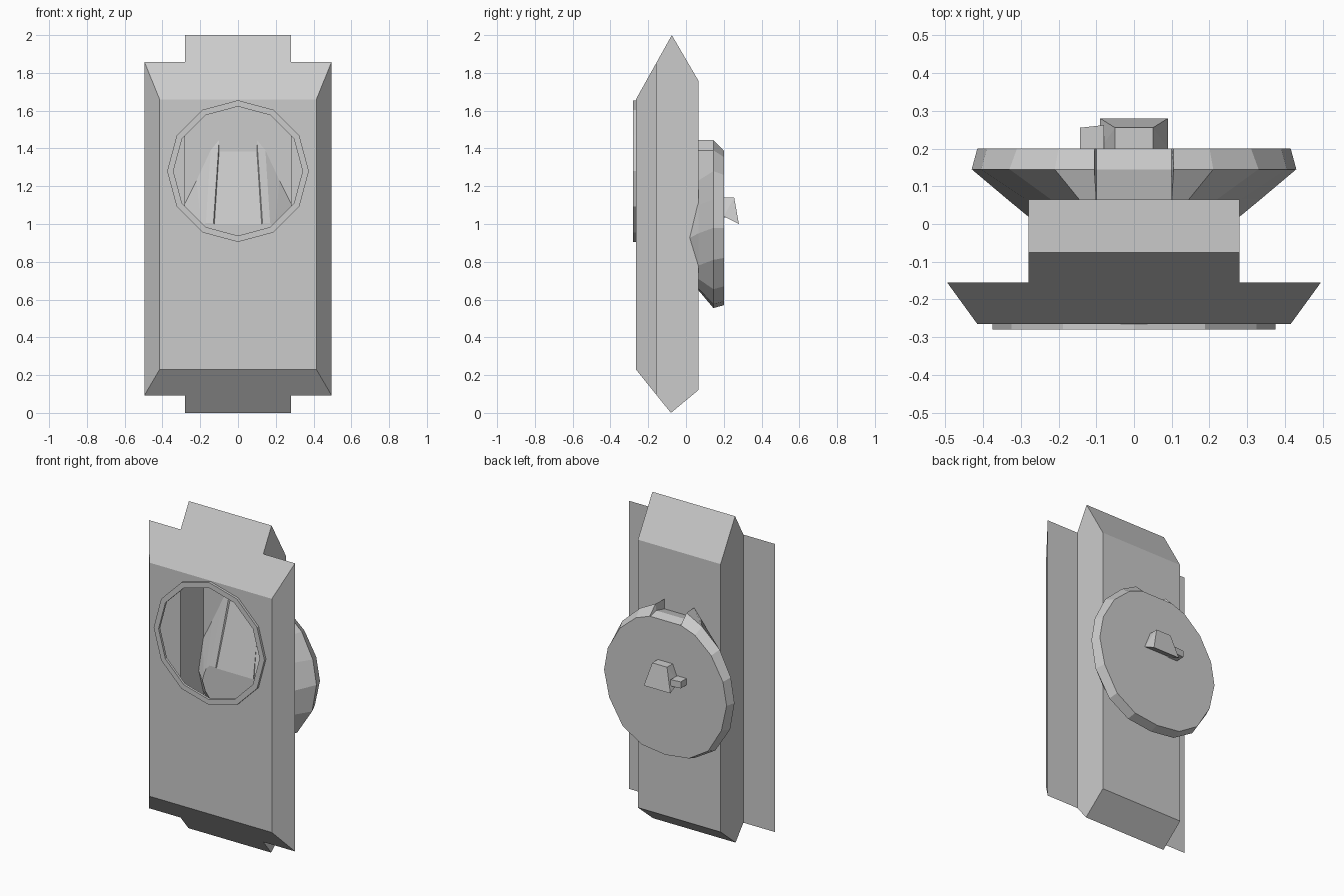
import bpy, bmesh, math
from mathutils import Vector

if "Cube" in bpy.data.objects:
    bpy.data.objects.remove(bpy.data.objects["Cube"])


def finish(bm, name):
    bmesh.ops.recalc_face_normals(bm, faces=bm.faces)
    me = bpy.data.meshes.new(name)
    bm.to_mesh(me)
    bm.free()
    ob = bpy.data.objects.new(name, me)
    bpy.context.collection.objects.link(ob)
    return ob


def circle(bm, r, y, n=12, z=1.28):
    return [bm.verts.new((r * math.sin(i * math.tau / n), y, z + r * math.cos(i * math.tau / n)))
            for i in range(n)]


def loop_edges(bm, vs):
    return [bm.edges.new((vs[i], vs[(i + 1) % len(vs)])) for i in range(len(vs))]


def skin(bm, a, b):
    for i in range(len(a)):
        j = (i + 1) % len(a)
        bm.faces.new((a[i], a[j], b[j], b[i]))


# Hollow housing: flanged plan extruded upward, ends cut to ridges
FRONT, BACK, HOLE = -0.265, 0.065, 0.342
half = [(0.415, FRONT), (0.495, -0.155), (0.28, -0.155), (0.28, BACK)]
plan = half + [(-x, y) for x, y in reversed(half)]
bm = bmesh.new()
lo = [bm.verts.new((x, y, -0.5)) for x, y in plan]
hi = [bm.verts.new((x, y, 2.5)) for x, y in plan]
skin(bm, lo, hi)
bm.faces.new(lo)
bm.faces.new(hi)
cuts = [((FRONT, 1.66), (-0.075, 2.0), 1), ((-0.075, 2.0), (BACK, 1.76), 1),
        ((FRONT, 0.23), (-0.08, 0.0), -1), ((-0.08, 0.0), (BACK, 0.12), -1)]
for (y0, z0), (y1, z1), s in cuts:
    res = bmesh.ops.bisect_plane(bm, geom=bm.verts[:] + bm.edges[:] + bm.faces[:], dist=1e-5,
                                 plane_co=(0, y0, z0),
                                 plane_no=Vector((0, z0 - z1, y1 - y0)) * s, clear_outer=True)
    rim = [e for e in bm.edges if e.is_boundary]
    bmesh.ops.edgeloop_fill(bm, edges=rim)
# Round opening in the front face
front = [f for f in bm.faces if all(abs(v.co.y - FRONT) < 1e-4 for v in f.verts)]
outline = [e for f in front for e in f.edges]
bmesh.ops.delete(bm, geom=front, context='FACES_ONLY')
opening = loop_edges(bm, circle(bm, HOLE, FRONT))
bmesh.ops.triangle_fill(bm, edges=outline + opening, use_beauty=True, normal=(0, -1, 0))
finish(bm, "housing")

# Raised ring around the opening
bm = bmesh.new()
rings = [circle(bm, r, y) for r, y in
         [(0.375, FRONT), (0.375, -0.28), (HOLE, -0.28), (HOLE, FRONT)]]
for i in range(4):
    skin(bm, rings[i], rings[(i + 1) % 4])
finish(bm, "opening_ring")

# Rear bowl: half outlines (x, z) from top to bottom, lofted through y
sections = [
    (0.20, [(0, 1.39), (.1, 1.39), (.105, 1.39), (.2, 1.355), (.31, 1.26), (.39, 1.12),
            (.415, .98), (.38, .82), (.29, .67), (.16, .59), (0, .57)]),
    (0.145, [(0, 1.405), (.1, 1.405), (.105, 1.445), (.21, 1.39), (.33, 1.28), (.405, 1.13),
             (.43, .98), (.4, .81), (.3, .655), (.165, .575), (0, .555)]),
    (0.065, [(0, 1.385), (.1, 1.385), (.1, 1.445), (.145, 1.39), (.22, 1.23), (.285, 1.1),
             (.335, .95), (.28, .78), (.22, .71), (.12, .66), (0, .65)]),
    (-0.03, [(0, 1.0), (.125, 1.0), (.13, 1.005), (.17, 1.005), (.195, .98), (.21, .94),
             (.22, .9), (.2, .84), (.15, .78), (.08, .74), (0, .73)]),
]
bm = bmesh.new()
loops = []
for y, pts in sections:
    full = pts + [(-x, z) for x, z in pts[-2:0:-1]]
    loops.append([bm.verts.new((x, y, z)) for x, z in full])
for a, b in zip(loops, loops[1:]):
    skin(bm, a, b)
bm.faces.new(loops[0])
bm.faces.new(loops[-1])
finish(bm, "rear_bowl")


# Small wedge handle and its side peg on the back of the bowl
def hull(name, pts):
    bm = bmesh.new()
    for p in pts:
        bm.verts.new(p)
    bmesh.ops.convex_hull(bm, input=bm.verts)
    finish(bm, name)


hull("handle", [(s * x, y, z) for s in (-1, 1) for x, y, z in
                [(.05, .2, 1.14), (.09, .2, 1.04), (.05, .255, 1.14), (.09, .28, 1.0)]])
hull("handle_peg", [(x, y, z) for x, dy in ((-.143, 0), (-.08, .007))
                    for y in (.2, .255 + dy) for z in (1.035, 1.075)])
